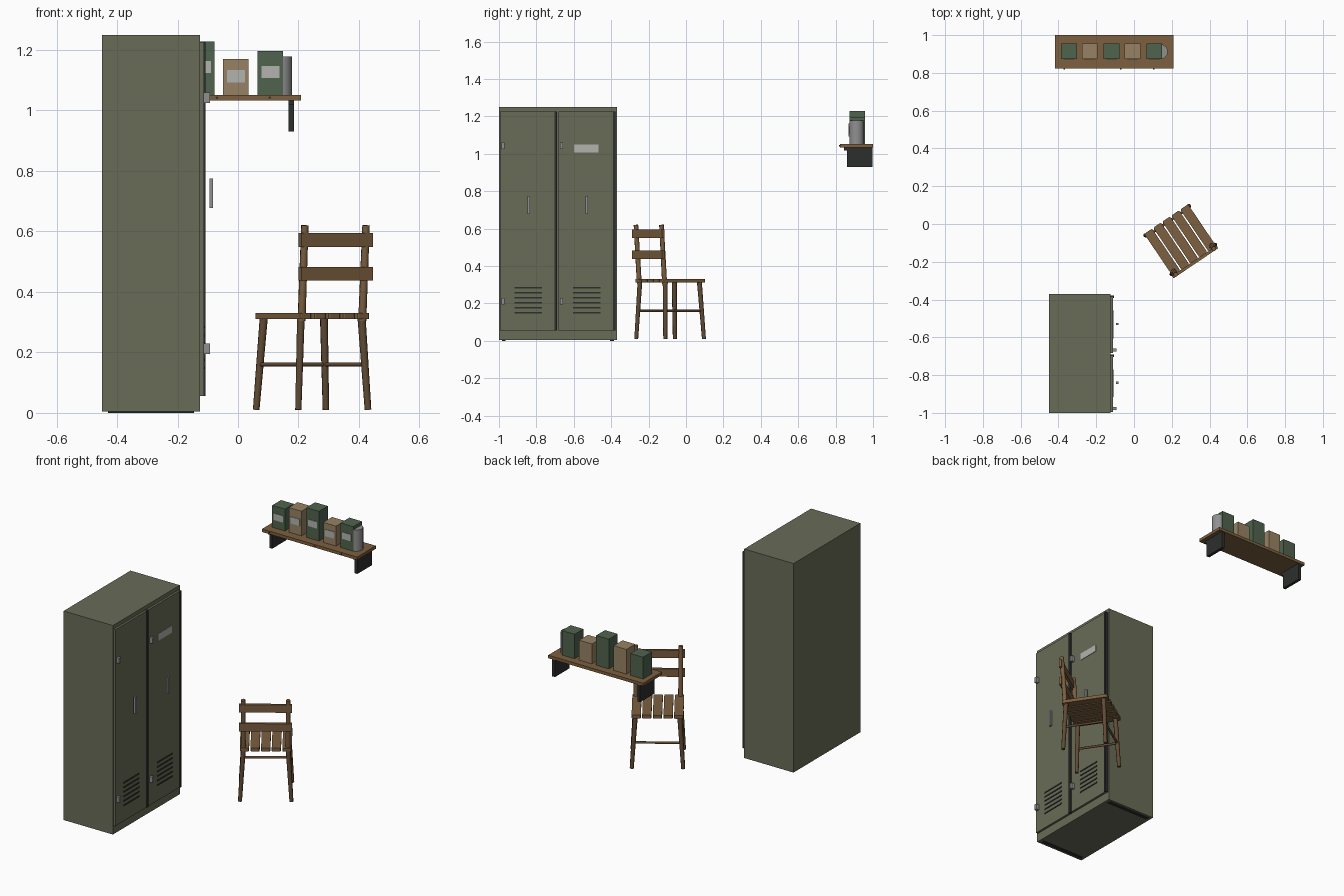
import bpy, bmesh
from math import radians
from mathutils import Vector, Matrix

if "Cube" in bpy.data.objects:
    bpy.data.objects.remove(bpy.data.objects["Cube"])


def material(name, r, g, b):
    m = bpy.data.materials.new(name)
    m.diffuse_color = (r, g, b, 1)
    m.use_nodes = True
    m.node_tree.nodes["Principled BSDF"].inputs["Base Color"].default_value = m.diffuse_color
    return m


OLIVE = material("olive_paint", .14, .15, .095)
DARK = material("dark_metal", .025, .028, .025)
STEEL = material("steel", .28, .28, .28)
PAPER = material("paper", .45, .45, .43)
WOOD = material("wood", .2, .115, .05)
LEG_WOOD = material("leg_wood", .12, .07, .035)
GREEN = material("green_carton", .08, .125, .075)
TAN = material("tan_carton", .31, .225, .125)


def finish(name, bm, mat, matrix=None):
    if matrix:
        bm.transform(matrix)
    me = bpy.data.meshes.new(name)
    bm.to_mesh(me)
    bm.free()
    ob = bpy.data.objects.new(name, me)
    me.materials.append(mat)
    bpy.context.collection.objects.link(ob)
    return ob


def box(name, x, y, z, mat, matrix=None, round_corners=0):
    """Box from (min, max) ranges; optionally chamfers its vertical edges."""
    bm = bmesh.new()
    bmesh.ops.create_cube(bm, size=1)
    for v in bm.verts:
        v.co = [r[0] if c < 0 else r[1] for c, r in zip(v.co, (x, y, z))]
    if round_corners:
        up = [e for e in bm.edges if abs(e.verts[0].co.z - e.verts[1].co.z) > 1e-5]
        bmesh.ops.bevel(bm, geom=up, offset=round_corners, segments=2,
                        profile=.5, affect='EDGES')
    return finish(name, bm, mat, matrix)


def rod(name, a, b, r1, r2, mat, matrix=None, sides=8, smooth=True):
    """Tapered rod between two points."""
    a, b = Vector(a), Vector(b)
    d = b - a
    bm = bmesh.new()
    bmesh.ops.create_cone(bm, cap_ends=True, segments=sides, radius1=r1,
                          radius2=r2, depth=d.length)
    bm.transform(Matrix.Translation((a + b) / 2) @ d.to_track_quat('Z', 'Y').to_matrix().to_4x4())
    if smooth:
        for f in bm.faces:
            f.smooth = len(f.verts) == 4
    ob = finish(name, bm, mat, matrix)
    if smooth:
        ob.data.set_sharp_from_angle(angle=radians(50))
    return ob


# Locker body with two runners underneath
box("locker_body", (-.45, -.125), (-1, -.37), (.004, 1.25), OLIVE)
for y in (-.985, -.405):
    box("locker_runner", (-.43, -.145), (y, y + .02), (0, .01), DARK)

# Two locker doors, each with edge strip, hinges, handle and vents
for i, y0 in enumerate((-.995, -.683)):
    box("locker_door", (-.126, -.112), (y0, y0 + .297), (.056, 1.226), OLIVE)
    box("door_edge_strip", (-.126, -.107), (y0 + .292, y0 + .305), (.056, 1.226), DARK)
    for z in (.195, 1.025):
        box("hinge", (-.113, -.093), (y0 + .009, y0 + .025), (z, z + .034), STEEL)
    box("door_handle", (-.094, -.083), (y0 + .147, y0 + .16), (.677, .775), STEEL)
    for k in range(6):
        z = .145 + k * .027
        box("vent_slot", (-.113, -.109), (y0 + .078, y0 + .225), (z, z + .008), DARK)
box("door_label", (-.113, -.109), (-.6, -.468), (1.008, 1.05), PAPER)

# Wall shelf with brackets and nails
box("shelf_board", (-.418, .209), (.823, 1), (1.033, 1.051), WOOD)
for x in (-.395, .167):
    box("shelf_bracket", (x, x + .018), (.86, .996), (.93, 1.034), DARK)
    box("bracket_lip", (x, x + .018), (.845, .861), (1.018, 1.034), DARK)
for x in (-.37, -.07, .105):
    rod("shelf_nail", (x, .825, 1.042), (x, .819, 1.042), .004, .004, DARK)

# Cartons with front labels, and a can at the end
cartons = ((-.344, .13, GREEN), (-.234, .147, TAN), (-.119, .177, GREEN),
           (-.007, .119, TAN), (.107, .146, GREEN))
for x, h, mat in cartons:
    box("carton", (x - .042, x + .042), (.873, .956), (1.051, 1.051 + h), mat)
    c = 1.051 + h * .52
    box("carton_label", (x - .03, x + .03), (.87, .874), (c - .02, c + .02), PAPER)
rod("can", (.14, .912, 1.051), (.14, .912, 1.178), .039, .039, STEEL, sides=20)

# Chair, built in its own turned frame with its front towards local +y
CH = Matrix.Translation((.245, -.085, 0)) @ Matrix.Rotation(radians(34), 4, 'Z')
for k in range(5):
    x = -.14 + k * .0575
    box("seat_slat", (x, x + .05), (-.134, .134), (.311, .331), WOOD, CH, .008)
for s in (-1, 1):
    rod("front_leg", (s * .139, .1245, .01), (s * .12, .108, .315), .011, .0135, LEG_WOOD, CH)
    rod("back_leg", (s * .139, -.1245, .01), (s * .121, -.113, .315), .011, .0135, LEG_WOOD, CH)
    rod("back_post", (s * .121, -.117, .305), (s * .122, -.138, .62), .0135, .0125, WOOD, CH)
    rod("side_stretcher", (s * .13, .116, .16), (s * .13, -.118, .16), .007, .007, LEG_WOOD, CH)
rod("front_stretcher", (-.13, .116, .16), (.13, .116, .16), .007, .007, LEG_WOOD, CH)
for z in (.437, .549):
    box("back_rail", (-.143, .143), (-.148, -.132), (z, z + .046), WOOD, CH)
